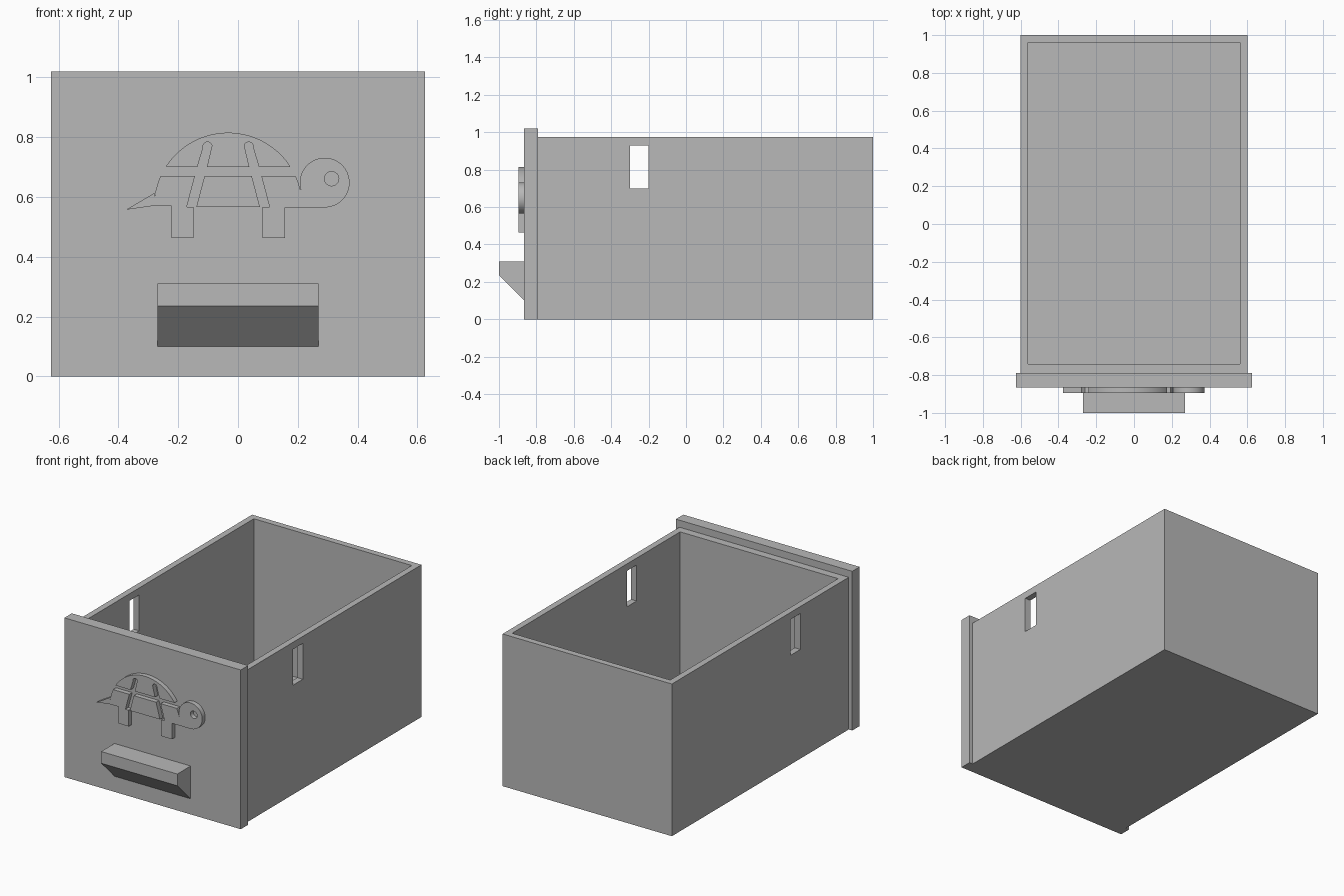
import bpy
import bmesh
from math import sin, cos, radians
from mathutils import Vector

if "Cube" in bpy.data.objects:
    bpy.data.objects.remove(bpy.data.objects["Cube"])

grey = bpy.data.materials.new("plain grey")
grey.use_nodes = True
grey.diffuse_color = (0.48, 0.48, 0.48, 1)
grey.node_tree.nodes["Principled BSDF"].inputs["Base Color"].default_value = grey.diffuse_color


def add_object(name, data):
    obj = bpy.data.objects.new(name, data)
    bpy.context.collection.objects.link(obj)
    data.materials.append(grey)
    return obj


def box(name, low, high):
    low, high = Vector(low), Vector(high)
    bm = bmesh.new()
    bmesh.ops.create_cube(bm, size=1)
    for v in bm.verts:
        v.co = (low + high) / 2 + v.co * (high - low)
    mesh = bpy.data.meshes.new(name)
    bm.to_mesh(mesh)
    bm.free()
    return add_object(name, mesh)


def select(obj):
    bpy.ops.object.select_all(action='DESELECT')
    obj.select_set(True)
    bpy.context.view_layer.objects.active = obj


def cut(target, cutter):
    cutter.hide_render = True
    mod = target.modifiers.new("cut", 'BOOLEAN')
    mod.operation = 'DIFFERENCE'
    mod.solver = 'EXACT'
    mod.object = cutter
    select(target)
    bpy.ops.object.modifier_apply(modifier=mod.name)
    bpy.data.objects.remove(cutter)


# Drawer body: open box with a slot through each side wall
body = box("drawer_body", (-0.6, -0.79, 0), (0.6, 1, 0.975))
cut(body, box("cavity_cutter", (-0.56, -0.74, 0.04), (0.56, 0.96, 1.2)))
cut(body, box("slot_cutter", (-0.8, -0.3, 0.7), (0.8, -0.2, 0.93)))

# Front panel
box("front_panel", (-0.625, -0.865, 0), (0.625, -0.79, 1.02))

# Handle: wedge profile swept across the panel
bm = bmesh.new()
profile = [(-0.865, 0.10), (-1, 0.235), (-1, 0.31), (-0.865, 0.31)]
face = bm.faces.new([bm.verts.new((-0.27, y, z)) for y, z in profile])
swept = bmesh.ops.extrude_face_region(bm, geom=[face])
bmesh.ops.translate(bm, vec=(0.54, 0, 0),
                    verts=[g for g in swept["geom"] if isinstance(g, bmesh.types.BMVert)])
bmesh.ops.recalc_face_normals(bm, faces=bm.faces)
handle_mesh = bpy.data.meshes.new("handle")
bm.to_mesh(handle_mesh)
bm.free()
add_object("handle", handle_mesh)


# Turtle relief, drawn as flat outlines in x and z
MID, BASE, RADIUS = -0.033, 0.567, 0.248
BAND_LOW, BAND_HIGH = 0.67, 0.70
SLOPE, HALF = 0.265, 0.016
GROOVE_TOP = 0.768


def arc(cx, cz, r, start, end, steps=24):
    angles = [radians(start + (end - start) * i / steps) for i in range(steps + 1)]
    return [(cx + r * cos(a), cz + r * sin(a)) for a in angles]


def groove(side, z, edge):
    """Point on a slanted groove; edge is -1 for its left side, 1 for its right."""
    return (MID + side * (0.069 + SLOPE * (GROOVE_TOP - z)) + edge * HALF, z)


def groove_notch(side):
    tilt = -14.8 * side
    cap = arc(MID + side * 0.069, GROOVE_TOP, 0.0155, 180 - tilt * -1, -tilt * -1, 12)
    return [groove(side, BAND_HIGH, -1)] + cap + [groove(side, BAND_HIGH, 1)]


dome = arc(MID, BASE, RADIUS, 32.7, 147.3, 40) + groove_notch(-1) + groove_notch(1)
middle = [groove(-1, BAND_LOW, 1), groove(-1, BASE, 1),
          groove(1, BASE, -1), groove(1, BAND_LOW, -1)]
rear = (arc(MID, BASE, RADIUS, 155.5, 175, 8)
        + [(-0.278, 0.614), (-0.375, 0.557), (-0.285, BASE + 0.003), (-0.222, BASE + 0.003),
           (-0.222, 0.463), (-0.148, 0.463), (-0.148, BASE),
           groove(-1, BASE, -1), groove(-1, BAND_LOW, -1)])
front = ([groove(1, BAND_LOW, 1), groove(1, BASE, 1), (0.082, BASE), (0.082, 0.463),
          (0.158, 0.463), (0.158, 0.565)]
         + arc(0.29, 0.648, 0.083, -90, 197, 60)
         + arc(MID, BASE, RADIUS, 13.5, 24.5, 6))
eye = arc(0.313, 0.661, 0.024, 0, 345, 23)


def relief(name, *outlines):
    curve = bpy.data.curves.new(name, 'CURVE')
    curve.dimensions = '2D'
    curve.fill_mode = 'BOTH'
    curve.extrude = 0.0165
    for points in outlines:
        spline = curve.splines.new('POLY')
        spline.points.add(len(points) - 1)
        for p, (x, z) in zip(spline.points, points):
            p.co = (x, z, 0, 1)
        spline.use_cyclic_u = True
    obj = add_object(name, curve)
    obj.location.y = -0.8785
    obj.rotation_euler.x = radians(90)
    select(obj)
    bpy.ops.object.convert(target='MESH')
    obj = bpy.context.object
    bm = bmesh.new()
    bm.from_mesh(obj.data)
    bmesh.ops.remove_doubles(bm, verts=bm.verts, dist=0.0001)
    bmesh.ops.recalc_face_normals(bm, faces=bm.faces)
    bm.to_mesh(obj.data)
    bm.free()
    bpy.ops.object.shade_smooth_by_angle(angle=radians(25))


relief("turtle_shell_dome", dome)
relief("turtle_shell_middle", middle)
relief("turtle_rear_leg_and_tail", rear)
relief("turtle_front_leg_and_head", front, eye)
